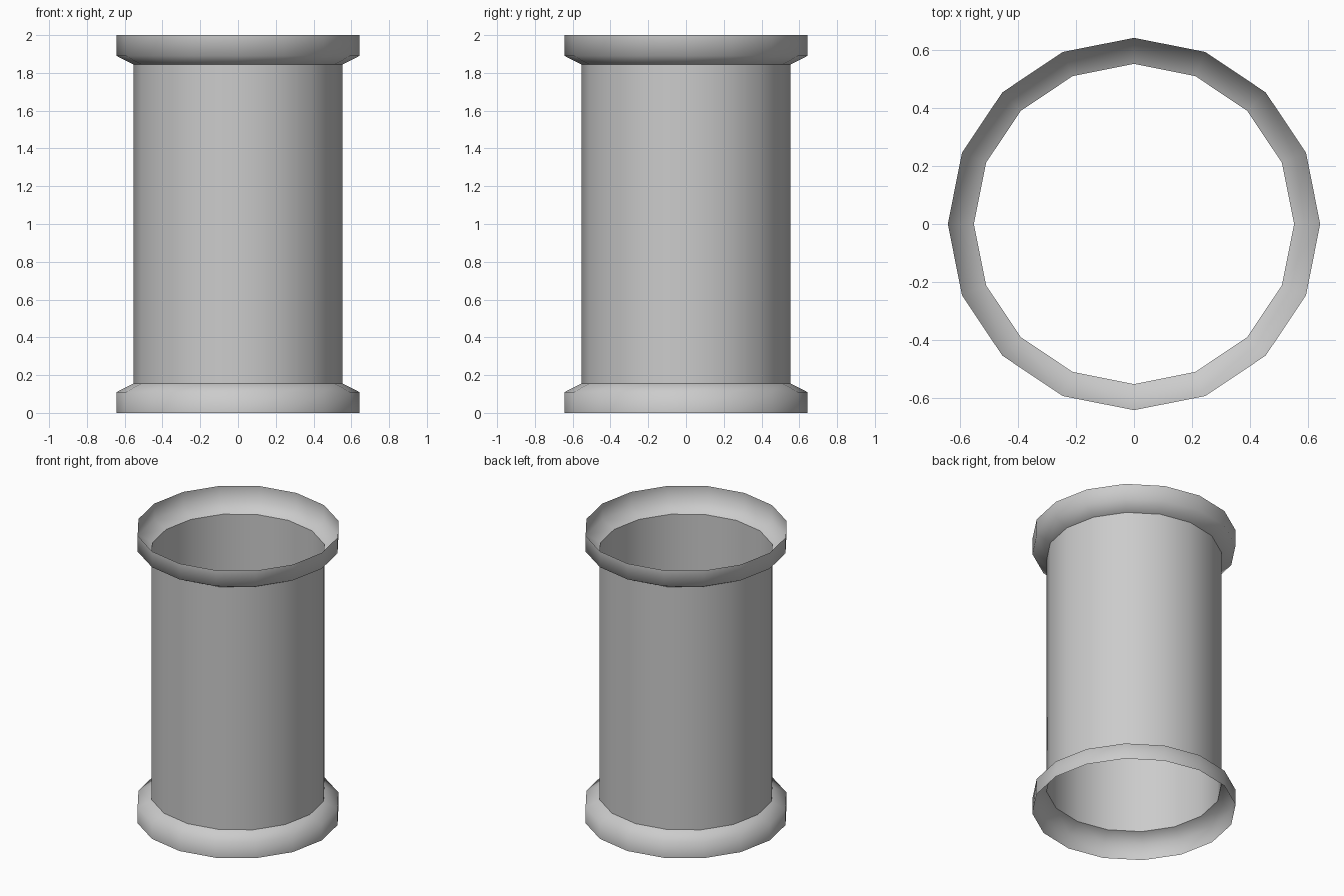
import bpy, bmesh
from math import cos, sin, tau

if "Cube" in bpy.data.objects:
    bpy.data.objects.remove(bpy.data.objects["Cube"])

SIDES = 16


def lathe(name, profile):
    """Open shell of revolution from (radius, height) points, bottom to top."""
    bm = bmesh.new()
    rings = [[bm.verts.new((r * cos(tau * i / SIDES), r * sin(tau * i / SIDES), z))
              for i in range(SIDES)] for r, z in profile]
    for low, high in zip(rings, rings[1:]):
        for i in range(SIDES):
            j = (i + 1) % SIDES
            face = bm.faces.new((low[i], low[j], high[j], high[i]))
            face.smooth = True
    mesh = bpy.data.meshes.new(name)
    bm.to_mesh(mesh)
    bm.free()
    obj = bpy.data.objects.new(name, mesh)
    bpy.context.collection.objects.link(obj)
    return obj


# Flange: straight band that tapers in to the pipe
flange = [(0.643, 0.0), (0.643, 0.11), (0.553, 0.156)]
lathe("bottom_flange", flange)
lathe("top_flange", [(r, 2 - z) for r, z in reversed(flange)])

# Straight open pipe between the flanges
lathe("pipe_wall", [(0.553, 0.156), (0.553, 1.844)])
